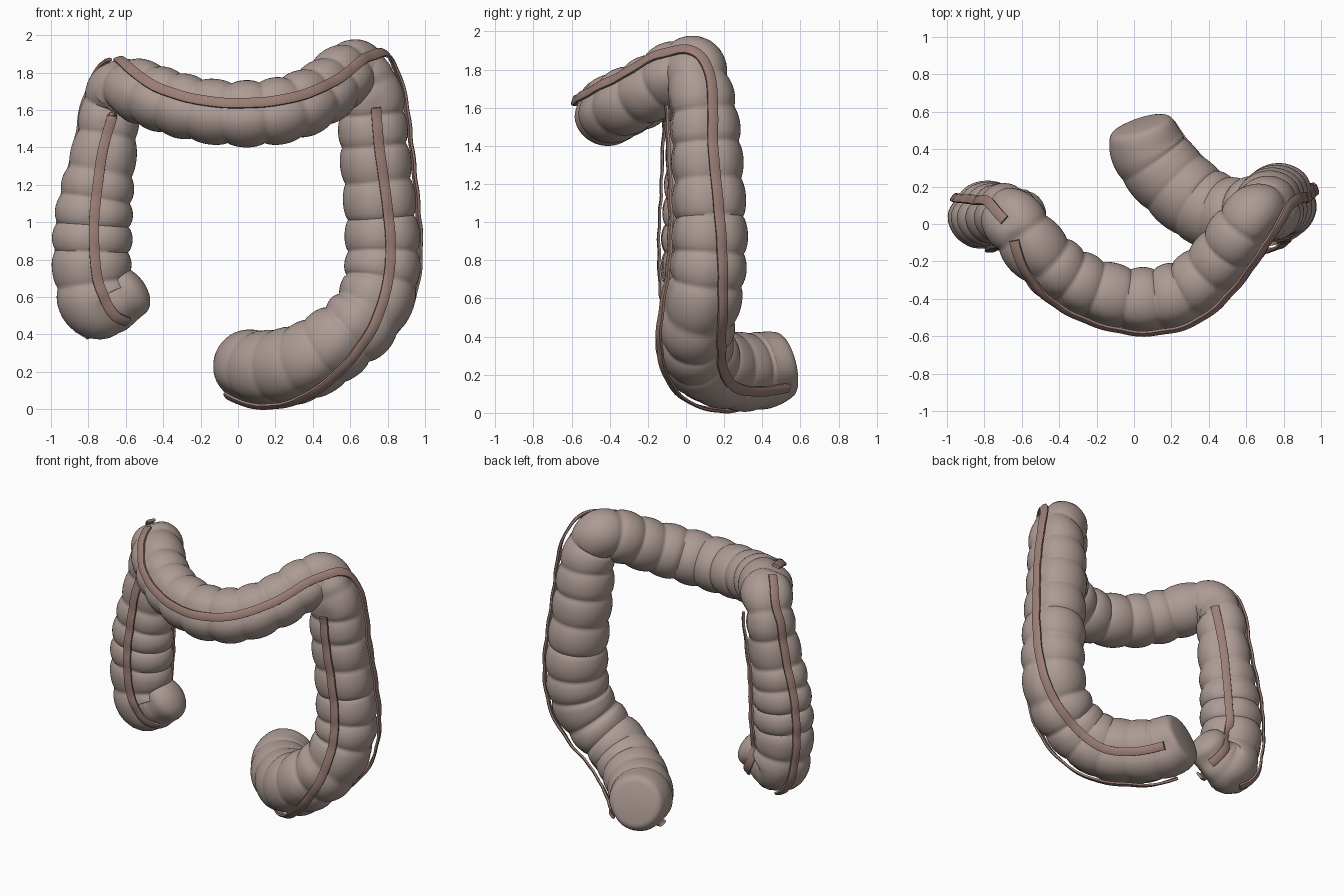
import bpy, bmesh, math
from mathutils import Vector, kdtree

if "Cube" in bpy.data.objects:
    bpy.data.objects.remove(bpy.data.objects["Cube"])


def material(name, col):
    m = bpy.data.materials.new(name)
    m.diffuse_color = (*col, 1)
    m.use_nodes = True
    m.node_tree.nodes["Principled BSDF"].inputs["Base Color"].default_value = m.diffuse_color
    return m


WALL = material("wall", (0.42, 0.33, 0.30))
BAND = material("band", (0.33, 0.21, 0.18))


def finish(name, bm, mat, angle):
    # the ascending side is slightly flattened front to back
    for v in bm.verts:
        if v.co.x < -0.45 and v.co.z < 1.55:
            k = 1 - 0.13 * min(1, (1.55 - v.co.z) / 0.4)
            v.co.y = 0.04 + (v.co.y - 0.04) * k
    bmesh.ops.recalc_face_normals(bm, faces=bm.faces)
    me = bpy.data.meshes.new(name)
    bm.to_mesh(me)
    bm.free()
    ob = bpy.data.objects.new(name, me)
    bpy.context.collection.objects.link(ob)
    me.materials.append(mat)
    bpy.ops.object.select_all(action='DESELECT')
    ob.select_set(True)
    bpy.context.view_layer.objects.active = ob
    bpy.ops.object.shade_smooth_by_angle(angle=math.radians(angle))
    return ob


def spline(pts, step):
    """Catmull-Rom through points of any dimension, evenly resampled."""
    P = [Vector(p) for p in pts]
    P = [P[0] * 2 - P[1]] + P + [P[-1] * 2 - P[-2]]
    dense = []
    for i in range(1, len(P) - 2):
        a, b, c, d = P[i - 1:i + 3]
        for k in range(40):
            t = k / 40
            dense.append(0.5 * (2 * b + (c - a) * t + (2 * a - 5 * b + 4 * c - d) * t * t
                                + (3 * b - a - 3 * c + d) * t ** 3))
    dense.append(P[-2])
    out, acc = [dense[0]], 0
    for p, q in zip(dense, dense[1:]):
        acc += (q.to_3d() - p.to_3d()).length
        if acc >= step:
            out.append(q)
            acc = 0
    return out


def tangents(C):
    n = len(C)
    return [(C[min(i + 2, n - 1)] - C[max(i - 2, 0)]).normalized() for i in range(n)]


def loft(bm, rings):
    R = [[bm.verts.new(p) for p in r] for r in rings]
    n = len(R[0])
    for a, b in zip(R, R[1:]):
        for j in range(n):
            bm.faces.new((a[j], a[(j + 1) % n], b[(j + 1) % n], b[j]))
    bm.faces.new(R[0][::-1])
    bm.faces.new(R[-1])


# centre line of the gut: x, y, z, radius
PATH = [(-.60, .05, .63, .13), (-.67, .045, .575, .17), (-.745, .045, .57, .20),
        (-.78, .045, .70, .205), (-.78, .045, .90, .21),
        (-.765, .045, 1.10, .20), (-.73, .045, 1.30, .18), (-.70, .05, 1.48, .165),
        (-.68, .05, 1.62, .16), (-.63, .0, 1.71, .165), (-.53, -.13, 1.70, .17),
        (-.39, -.26, 1.65, .17), (-.2, -.36, 1.60, .17), (.05, -.41, 1.58, .175),
        (.28, -.36, 1.61, .175), (.45, -.21, 1.69, .17), (.57, -.05, 1.785, .168),
        (.635, .04, 1.815, .158), (.70, .06, 1.74, .165), (.72, .085, 1.60, .18),
        (.73, .10, 1.42, .188), (.757, .115, 1.15, .193), (.775, .12, .88, .20),
        (.76, .10, .66, .20), (.68, .06, .49, .20), (.52, .045, .35, .20),
        (.35, .11, .25, .205), (.18, .26, .215, .205), (.085, .38, .22, .20),
        (.04, .50, .25, .185)]
S = spline(PATH, 0.01)
CEN = [p.to_3d() for p in S]
TAN = tangents(CEN)
PITCH = 0.152
BAND_POINTS = []


def bulge(i):
    s = abs(math.sin(math.pi * (i * 0.0107 + 0.04) / PITCH)) ** 0.6
    depth = 0.12 if i < len(S) * 0.85 else 0.06
    return S[i][3] * (1.03 - depth * (1 - s))


# muscle bands laid on the wall
def band(name, pts, width=0.054, lift=0.006):
    guide = [p.to_3d() for p in spline(pts, 0.015)]
    pos, nor = [], []
    for p in guide:
        i = min(range(len(CEN)), key=lambda k: (CEN[k] - p).length_squared)
        d = p - CEN[i]
        d = (d - TAN[i] * d.dot(TAN[i]) * 0.9).normalized()
        pos.append(CEN[i] + d * (0.5 * bulge(i) + 0.5 * S[i][3] + lift))
        nor.append(d)
    for _ in range(4):
        pos = [pos[0]] + [(a + 2 * b + c) / 4 for a, b, c in zip(pos, pos[1:], pos[2:])] + [pos[-1]]
        nor = [nor[0]] + [(a + 2 * b + c).normalized() for a, b, c in zip(nor, nor[1:], nor[2:])] + [nor[-1]]
    BAND_POINTS.extend(pos)
    rings = []
    for p, n, t in zip(pos, nor, tangents(pos)):
        w = t.cross(n).normalized() * width / 2
        h = n * 0.009
        rings.append([p - w - h, p + w - h, p + w + h * .4, p + w * .6 + h,
                      p - w * .6 + h, p - w + h * .4])
    bm = bmesh.new()
    loft(bm, rings)
    finish(name, bm, BAND, 40)


band("ascending_front_band",
     [(-.66, -.11, 1.60), (-.72, -.13, 1.4), (-.75, -.15, 1.2), (-.77, -.16, 1.0),
      (-.765, -.16, .8), (-.74, -.15, .65), (-.66, -.11, .50), (-.58, -.04, .48)])
band("ascending_outer_band",
     [(-.69, .02, 1.86), (-.78, .12, 1.74), (-.84, .13, 1.58), (-.88, .14, 1.35), (-.94, .15, 1.1),
      (-.97, .16, .9), (-.96, .16, .7), (-.90, .15, .5), (-.80, .12, .38)])
band("ascending_back_band",
     [(-.56, .14, 1.62), (-.59, .16, 1.45), (-.62, .18, 1.25), (-.63, .20, 1.05),
      (-.64, .21, .85), (-.65, .22, .7), (-.62, .20, .58), (-.57, .10, .50)])
band("long_outer_band",
     [(-.64, -.08, 1.86), (-.55, -.27, 1.79), (-.42, -.41, 1.71), (-.2, -.53, 1.65),
      (.06, -.58, 1.635), (.32, -.52, 1.67), (.53, -.34, 1.76), (.66, -.12, 1.86),
      (.76, .04, 1.87), (.85, .12, 1.78), (.90, .14, 1.6), (.92, .14, 1.4), (.955, .165, 1.15),
      (.98, .19, .88), (.955, .20, .62), (.85, .20, .40), (.68, .22, .235), (.48, .25, .14),
      (.33, .38, .11), (.21, .56, .12)], lift=0.012)
band("descending_front_band",
     [(.735, -.08, 1.62), (.755, -.09, 1.4), (.79, -.08, 1.15), (.815, -.08, .9),
      (.80, -.10, .68), (.72, -.12, .45), (.55, -.10, .22), (.38, -.01, .08),
      (.20, .16, .03), (.07, .26, .05), (-.03, .36, .11)], lift=0.010)
TREE = kdtree.KDTree(len(BAND_POINTS))
for i, p in enumerate(BAND_POINTS):
    TREE.insert(p, i)
TREE.balance()

# pouched tube of the colon, domed start and flat end, drawn in along the bands
rings, N = [], 48
up = Vector((0, 1, 0))
last = len(CEN) - 1
for i, (c, t) in enumerate(zip(CEN, TAN)):
    up = (up - t * up.dot(t)).normalized()
    side = t.cross(up)

    def ring(o, r):
        out = []
        for k in range(N):
            a = k * math.tau / N
            d = up * math.cos(a) + side * math.sin(a)
            gap = TREE.find(o + d * r)[2]
            out.append(o + d * (r - 0.018 * math.exp(-(gap / 0.07) ** 2)))
        return out
    r = bulge(max(i, 5))
    if i == 0:
        for k in range(1, 10):
            a = k * math.pi / 20
            rings.append(ring(c - t * 0.105 * math.cos(a), r * math.sin(a)))
    rings.append(ring(c, r))
    if i == last:
        for f, d in ((.95, .018), (.87, .030), (.75, .036)):
            rings.append(ring(c + t * d, r * f))
bm = bmesh.new()
loft(bm, rings)
finish("colon_wall", bm, WALL, 60)
